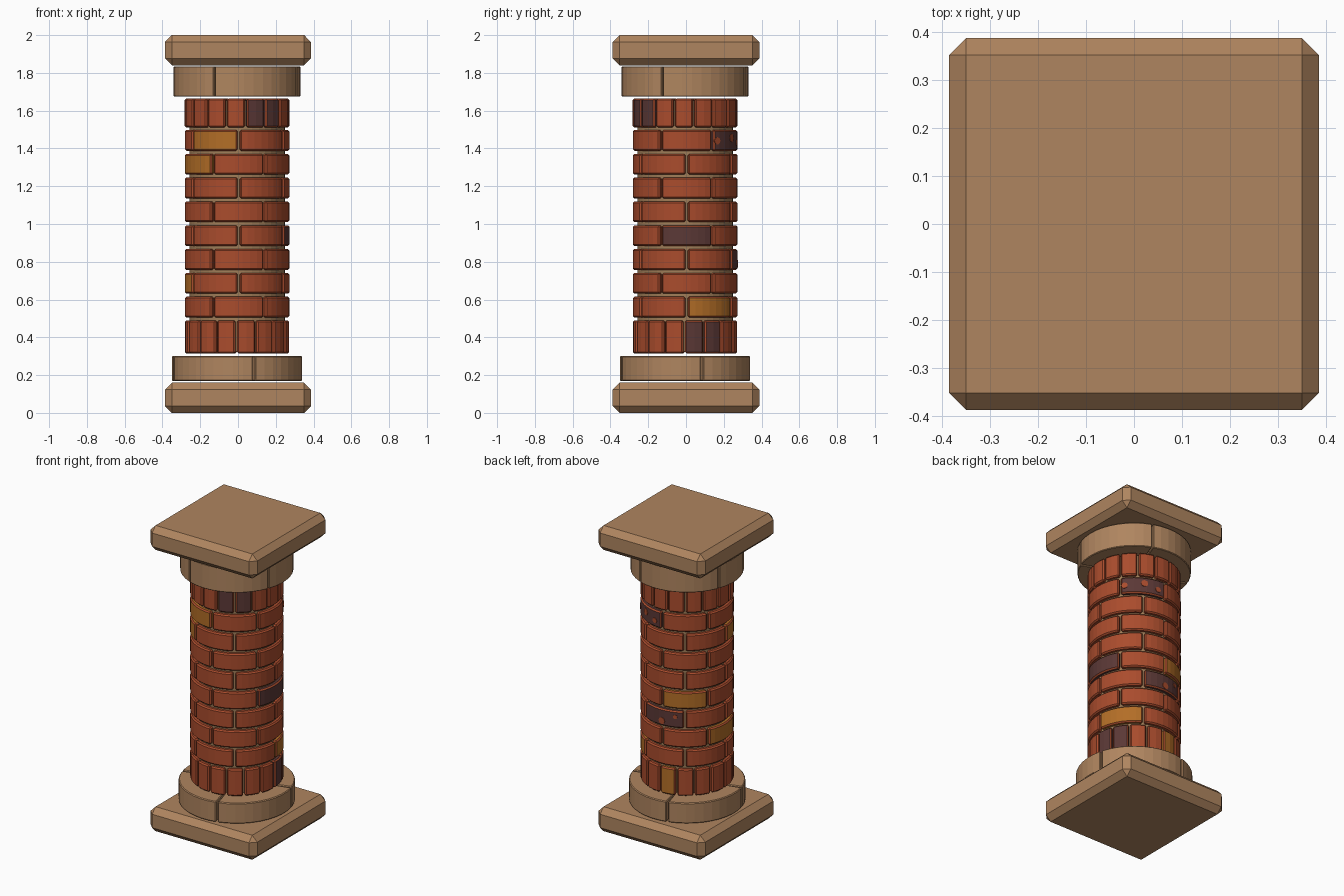
import bpy
import bmesh
from math import sin, cos, radians
from mathutils import Matrix, Vector

cube = bpy.data.objects.get("Cube")
if cube:
    bpy.data.objects.remove(cube, do_unlink=True)

AXIS = Vector((-0.005, -0.005, 0))   # the shaft sits slightly off centre


def material(name, rgb):
    m = bpy.data.materials.new(name)
    m.use_nodes = True
    m.diffuse_color = (*rgb, 1)
    m.node_tree.nodes["Principled BSDF"].inputs["Base Color"].default_value = (*rgb, 1)
    return m


STONE = material("tan_stone", (0.43, 0.235, 0.115))
MORTAR = material("mortar", (0.36, 0.21, 0.10))
RED = material("red_brick", (0.40, 0.072, 0.026))
DARK = material("dark_brick", (0.105, 0.040, 0.037))
ORANGE = material("orange_brick", (0.45, 0.155, 0.02))


def finish(name, bm, mats):
    mesh = bpy.data.meshes.new(name)
    bmesh.ops.recalc_face_normals(bm, faces=bm.faces)
    bm.to_mesh(mesh)
    bm.free()
    for m in mats:
        mesh.materials.append(m)
    obj = bpy.data.objects.new(name, mesh)
    bpy.context.collection.objects.link(obj)
    return obj


def polar(angle, r, z):
    """Angle in degrees from the front, turning towards +x."""
    a = radians(angle)
    return AXIS + Vector((r * sin(a), -r * cos(a), z))


def bevel_sharp(bm, width):
    bmesh.ops.recalc_face_normals(bm, faces=bm.faces)
    sharp = [e for e in bm.edges if e.calc_face_angle(0) > 1]
    bmesh.ops.bevel(bm, geom=sharp, offset=width, segments=1, affect='EDGES')


def course(name, count, start, z0, z1, r_in, r_out, gap, bevel, mats, colours=None):
    """A ring of curved blocks; colours maps block number to material index."""
    bm = bmesh.new()
    step = 360 / count
    segs = max(2, round(step / 9))
    trim = gap / r_out * 57.3 / 2
    for k in range(count):
        a0 = start + k * step + trim
        a1 = start + (k + 1) * step - trim
        loops = []
        for i in range(segs + 1):
            a = a0 + (a1 - a0) * i / segs
            loops.append([bm.verts.new(polar(a, r, z)) for r, z in
                          ((r_in, z0), (r_out, z0), (r_out, z1), (r_in, z1))])
        faces = [bm.faces.new(loops[0]), bm.faces.new(loops[-1][::-1])]
        for p, q in zip(loops, loops[1:]):
            for j in range(4):
                n = (j + 1) % 4
                faces.append(bm.faces.new((p[j], q[j], q[n], p[n])))
        for f in faces:
            f.material_index = (colours or {}).get(k, 0)
    bevel_sharp(bm, bevel)
    return finish(name, bm, mats)


def slab(name, z0, z1):
    bm = bmesh.new()
    bmesh.ops.create_cube(bm, size=1)
    bmesh.ops.scale(bm, vec=(0.772, 0.776, z1 - z0), verts=bm.verts)
    bmesh.ops.translate(bm, vec=(0, 0, (z0 + z1) / 2), verts=bm.verts)
    bevel_sharp(bm, 0.036)
    return finish(name, bm, [STONE])


# Square slabs and round stone collars
slab("base_slab", 0, 0.16)
slab("cap_slab", 1.84, 2.0)
course("lower_collar", 4, 15, 0.168, 0.302, 0.02, 0.345, 0.012, 0.005, [STONE])
course("upper_collar", 4, -21, 1.674, 1.834, 0.02, 0.336, 0.008, 0.004, [STONE])

# Mortar core
bm = bmesh.new()
bmesh.ops.create_cone(bm, cap_ends=True, segments=40, radius1=0.253, radius2=0.253,
                      depth=1.33, matrix=Matrix.Translation(AXIS + Vector((0, 0, 0.99))))
finish("mortar_core", bm, [MORTAR])

# Upright bricks at both ends of the shaft
BRICKS = [RED, DARK, ORANGE]
course("lower_upright_bricks", 16, -1, 0.315, 0.49, 0.2, 0.277, 0.01, 0.008,
       BRICKS, {4: 1, 5: 1, 8: 2})
course("upper_upright_bricks", 16, 10, 1.512, 1.664, 0.2, 0.277, 0.01, 0.008,
       BRICKS, {0: 1, 1: 1})

# Eight staggered courses of long bricks, with the odd coloured ones
odd = {0: {2: 2}, 1: {4: 2}, 2: {3: 1}, 3: {1: 1, 3: 2}, 6: {5: 2}, 7: {5: 2, 2: 1}}
for row in range(8):
    z = 0.505 + row * 0.1261
    course(f"brick_course_{row + 1}", 6, 2 if row % 2 else -28, z, z + 0.11,
           0.2, 0.277, 0.012, 0.008, BRICKS, odd.get(row))

# Thin red blotches on the dark bricks
bm = bmesh.new()
for angle, z, r in ((128, 1.44, 0.02), (153, 1.455, 0.022), (171, 1.43, 0.018),
                    (182, 0.79, 0.022), (200, 0.83, 0.014)):
    out = polar(angle, 1, 0) - AXIS
    place = Matrix.Translation(polar(angle, 0.276, z)) @ out.to_track_quat('Z', 'Y').to_matrix().to_4x4()
    bmesh.ops.create_cone(bm, cap_ends=True, segments=8, radius1=r, radius2=r,
                          depth=0.006, matrix=place)
finish("red_blotches", bm, [RED])
